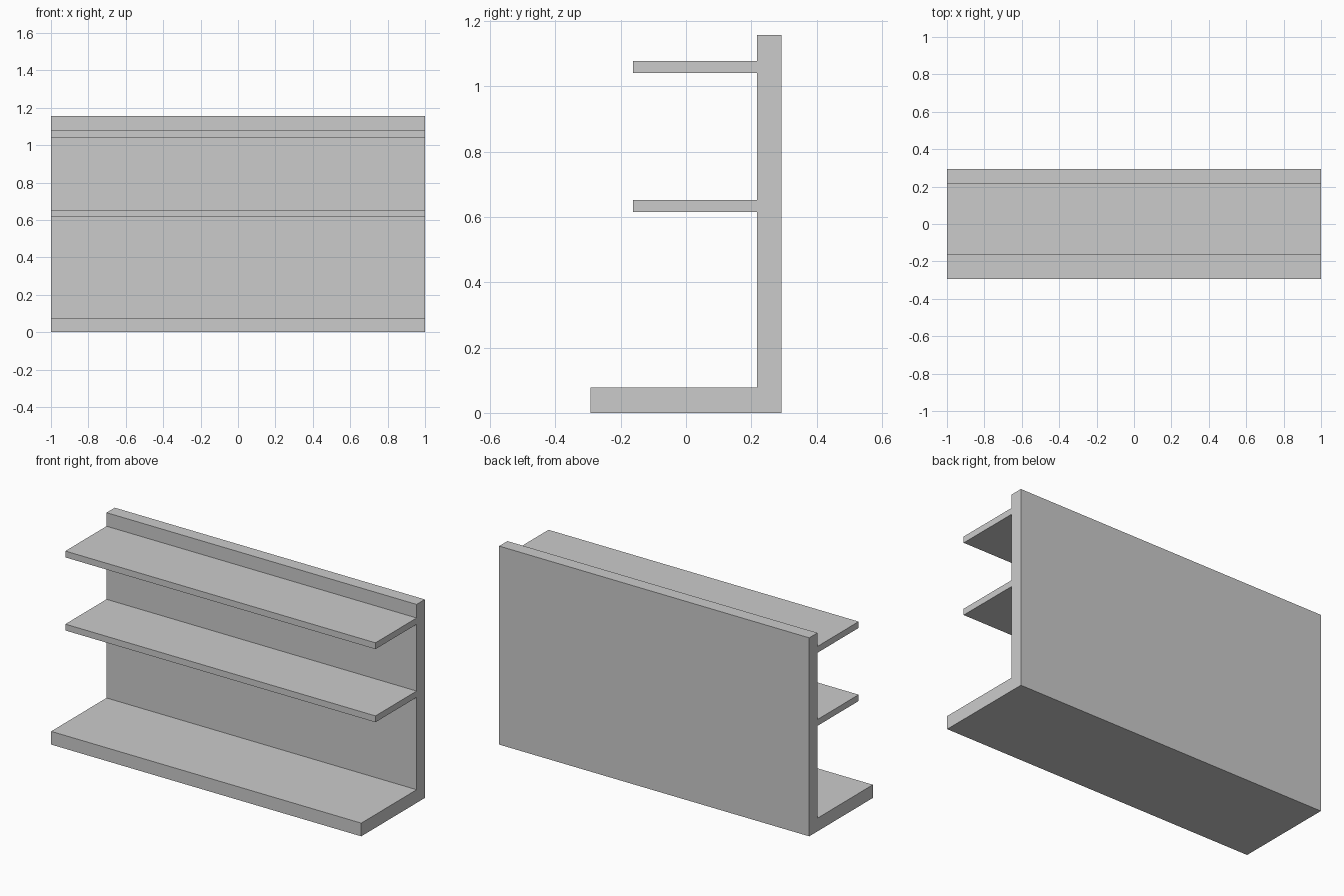
import bpy

if "Cube" in bpy.data.objects:
    bpy.data.objects.remove(bpy.data.objects["Cube"])

WIDTH = 2.0
BACK_Y, WALL_Y = 0.293, 0.217      # rear face and front face of the back panel
BASE_Y, SHELF_Y = -0.293, -0.162   # front edges of base and shelves


def extrude_profile(name, profile):
    """Extrude a counter-clockwise (y, z) profile across the full width."""
    n = len(profile)
    verts = [(x, y, z) for x in (-WIDTH / 2, WIDTH / 2) for y, z in profile]
    faces = [tuple(reversed(range(n))), tuple(range(n, 2 * n))]
    faces += [(i, (i + 1) % n, n + (i + 1) % n, n + i) for i in range(n)]
    mesh = bpy.data.meshes.new(name)
    mesh.from_pydata(verts, [], faces)
    obj = bpy.data.objects.new(name, mesh)
    bpy.context.collection.objects.link(obj)
    return obj


# Base and back panel as one L-shaped body
extrude_profile("base_and_back", [
    (BASE_Y, 0), (BACK_Y, 0), (BACK_Y, 1.157),
    (WALL_Y, 1.157), (WALL_Y, 0.077), (BASE_Y, 0.077)])

# Two thin shelves fixed to the back panel
for name, z0, z1 in (("lower_shelf", 0.615, 0.652), ("upper_shelf", 1.041, 1.078)):
    extrude_profile(name, [(SHELF_Y, z0), (WALL_Y, z0), (WALL_Y, z1), (SHELF_Y, z1)])
